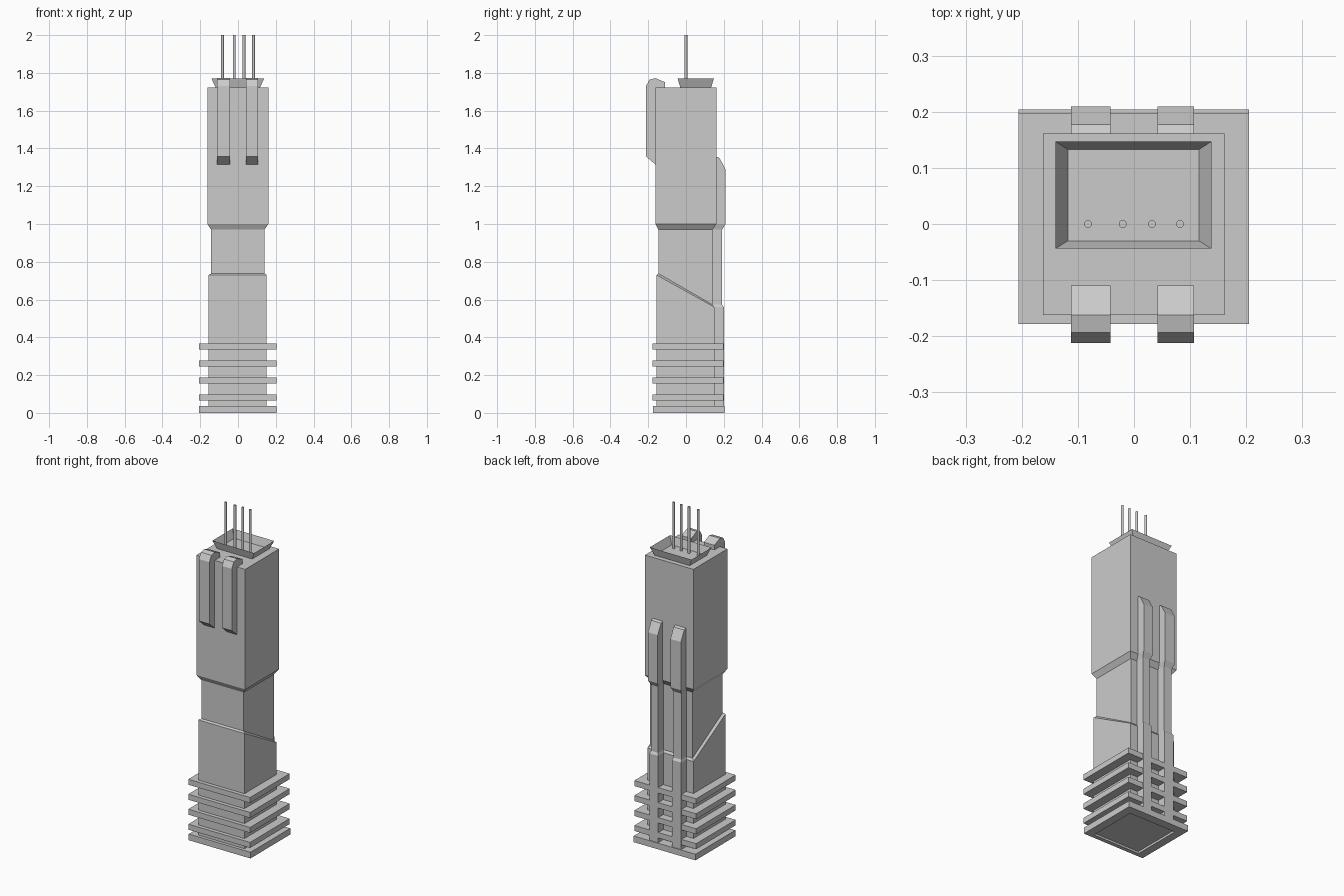
import bpy, bmesh

if "Cube" in bpy.data.objects:
    bpy.data.objects.remove(bpy.data.objects["Cube"])


def loft(name, rings, caps=True):
    """Rectangular tower; each ring is x0, x1, y0, y1, z_front[, z_back]."""
    bm = bmesh.new()
    loops = []
    for r in rings:
        x0, x1, y0, y1, zf = r[:5]
        zb = r[5] if len(r) > 5 else zf
        loops.append([bm.verts.new(p) for p in
                      ((x0, y0, zf), (x1, y0, zf), (x1, y1, zb), (x0, y1, zb))])
    for a, b in zip(loops, loops[1:]):
        for i in range(4):
            j = (i + 1) % 4
            bm.faces.new((a[i], a[j], b[j], b[i]))
    if caps:
        bm.faces.new(loops[0][::-1])
        bm.faces.new(loops[-1])
    return finish(name, bm)


def extrude_x(name, profile, x0, x1):
    """Extrude a (y, z) profile between two x positions."""
    bm = bmesh.new()
    a = [bm.verts.new((x0, y, z)) for y, z in profile]
    b = [bm.verts.new((x1, y, z)) for y, z in profile]
    n = len(a)
    bm.faces.new(a)
    bm.faces.new(b[::-1])
    for i in range(n):
        j = (i + 1) % n
        bm.faces.new((a[i], b[i], b[j], a[j]))
    return finish(name, bm)


def finish(name, bm):
    bmesh.ops.recalc_face_normals(bm, faces=bm.faces)
    mesh = bpy.data.meshes.new(name)
    bm.to_mesh(mesh)
    bm.free()
    ob = bpy.data.objects.new(name, mesh)
    bpy.context.collection.objects.link(ob)
    return ob


# Tower: lower block with slanted shoulder, waist, flared upper block
loft("tower_body", [
    (-0.155, 0.152, -0.155, 0.150, 0.012),
    (-0.155, 0.152, -0.155, 0.150, 0.730, 0.560),
    (-0.142, 0.140, -0.146, 0.140, 0.738, 0.573),
    (-0.142, 0.140, -0.146, 0.140, 0.970),
    (-0.162, 0.161, -0.162, 0.161, 1.000),
    (-0.162, 0.161, -0.162, 0.161, 1.722),
])

# Base slab with a shallow recess underneath
X0, X1, Y0 = -0.206, 0.205, -0.178
loft("base_slab", [
    (-0.157, 0.154, -0.150, 0.152, 0.013),
    (-0.157, 0.154, -0.150, 0.152, 0.0),
    (X0, X1, -0.174, 0.204, 0.0),
    (X0, X1, -0.174, 0.204, 0.037),
])

# Stacked ledges round the foot
for i, z in enumerate((0.065, 0.155, 0.245, 0.335)):
    loft(f"ledge_{i + 1}", [(X0, X1, Y0, 0.198, z), (X0, X1, Y0, 0.198, z + 0.033)])

# Paired ribs on the back and hooked fins at the top front
for side, (a, b) in (("left", (-0.112, -0.042)), ("right", (0.042, 0.107))):
    rib = [(0.004, 0.200, 0.012), (0.004, 0.200, 0.560), (0.009, 0.191, 0.573),
           (0.009, 0.191, 0.970), (0, 0.209, 1.000), (0, 0.209, 1.290),
           (0, 0.177, 1.350), (0, 0.162, 1.356)]
    loft(f"back_rib_{side}", [(a + d, b - d, 0.12, y, z) for d, y, z in rib])
    extrude_x(f"front_fin_{side}", [
        (-0.150, 1.315), (-0.162, 1.315), (-0.212, 1.358), (-0.212, 1.730),
        (-0.193, 1.764), (-0.162, 1.772), (-0.110, 1.750), (-0.110, 1.715),
        (-0.150, 1.715)], a, b)

# Open flared tray on the roof (single sheet walls)
loft("roof_tray", [
    (-0.118, 0.116, -0.030, 0.133, 1.722),
    (-0.140, 0.138, -0.044, 0.147, 1.769),
], caps=False)

# Antennas
for i, x in enumerate((-0.082, -0.020, 0.032, 0.082)):
    bpy.ops.mesh.primitive_cylinder_add(vertices=12, radius=0.007, depth=0.285,
                                        location=(x, 0, 1.8575))
    bpy.context.object.name = f"antenna_{i + 1}"
